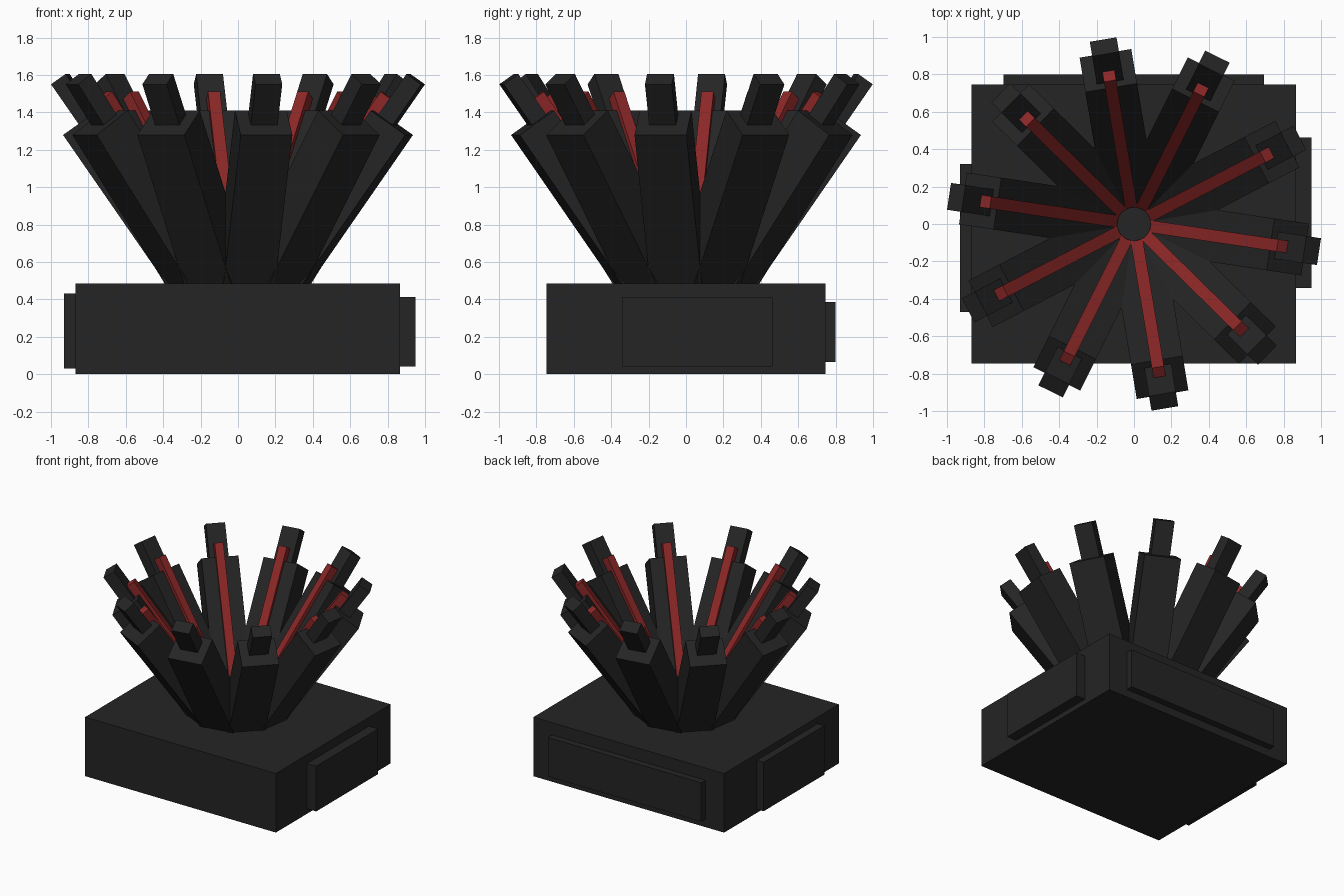
import bpy, bmesh, math
from mathutils import Matrix, Vector

if "Cube" in bpy.data.objects:
    bpy.data.objects.remove(bpy.data.objects["Cube"], do_unlink=True)


def material(name, rgb):
    m = bpy.data.materials.new(name)
    m.use_nodes = True
    m.diffuse_color = (*rgb, 1)
    m.node_tree.nodes["Principled BSDF"].inputs["Base Color"].default_value = (*rgb, 1)
    return m


black = material("charcoal", (0.018, 0.018, 0.018))
red = material("dark red", (0.26, 0.02, 0.02))


def add_object(name, bm, mat):
    mesh = bpy.data.meshes.new(name)
    bm.to_mesh(mesh)
    bm.free()
    mesh.materials.append(mat)
    obj = bpy.data.objects.new(name, mesh)
    bpy.context.collection.objects.link(obj)
    return obj


def box(name, lo, hi, mat):
    lo, hi = Vector(lo), Vector(hi)
    bm = bmesh.new()
    bmesh.ops.create_cube(bm, size=1, matrix=Matrix.Translation((lo + hi) / 2)
                          @ Matrix.Diagonal((*(hi - lo), 1)))
    return add_object(name, bm, mat)


# Base block with raised panels on three sides
box("base", (-0.868, -0.745, 0), (0.866, 0.745, 0.485), black)
box("left_panel", (0.8, -0.342, 0.042), (0.95, 0.463, 0.413), black)
box("right_panel", (-0.93, -0.47, 0.03), (-0.8, 0.32, 0.432), black)
box("back_panel", (-0.698, 0.7, 0.065), (0.695, 0.8, 0.385), black)

# Ring of leaning arms
TILT = math.radians(35)
ARMS, START = 10, math.radians(-8.5)


def leaning_bar(name, turn, top_outer, width, depth, length, mat):
    """Box whose upper outer edge lies at (radius, height) and leans outward."""
    place = (Matrix.Rotation(turn, 4, "Z")
             @ Matrix.Translation((top_outer[0], 0, top_outer[1]))
             @ Matrix.Rotation(TILT, 4, "Y")
             @ Matrix.Translation((-depth / 2, 0, -length / 2))
             @ Matrix.Diagonal((depth, width, length, 1)))
    bm = bmesh.new()
    bmesh.ops.create_cube(bm, size=1, matrix=place)
    add_object(name, bm, mat)


for i in range(ARMS):
    turn = START + i * math.tau / ARMS
    leaning_bar(f"arm_body_{i + 1}", turn, (0.925, 1.279), 0.28, 0.228, 1.32, black)
    leaning_bar(f"arm_tip_{i + 1}", turn, (1.0, 1.55), 0.145, 0.096, 0.5, black)
    leaning_bar(f"arm_stripe_{i + 1}", turn, (0.833, 1.47), 0.066, 0.07, 1.33, red)

# Round hub where the stripes meet
bm = bmesh.new()
bmesh.ops.create_cone(bm, cap_ends=True, segments=32, radius1=0.09, radius2=0.09,
                      depth=0.2, matrix=Matrix.Translation((0, 0, 0.46)))
add_object("hub", bm, black)
